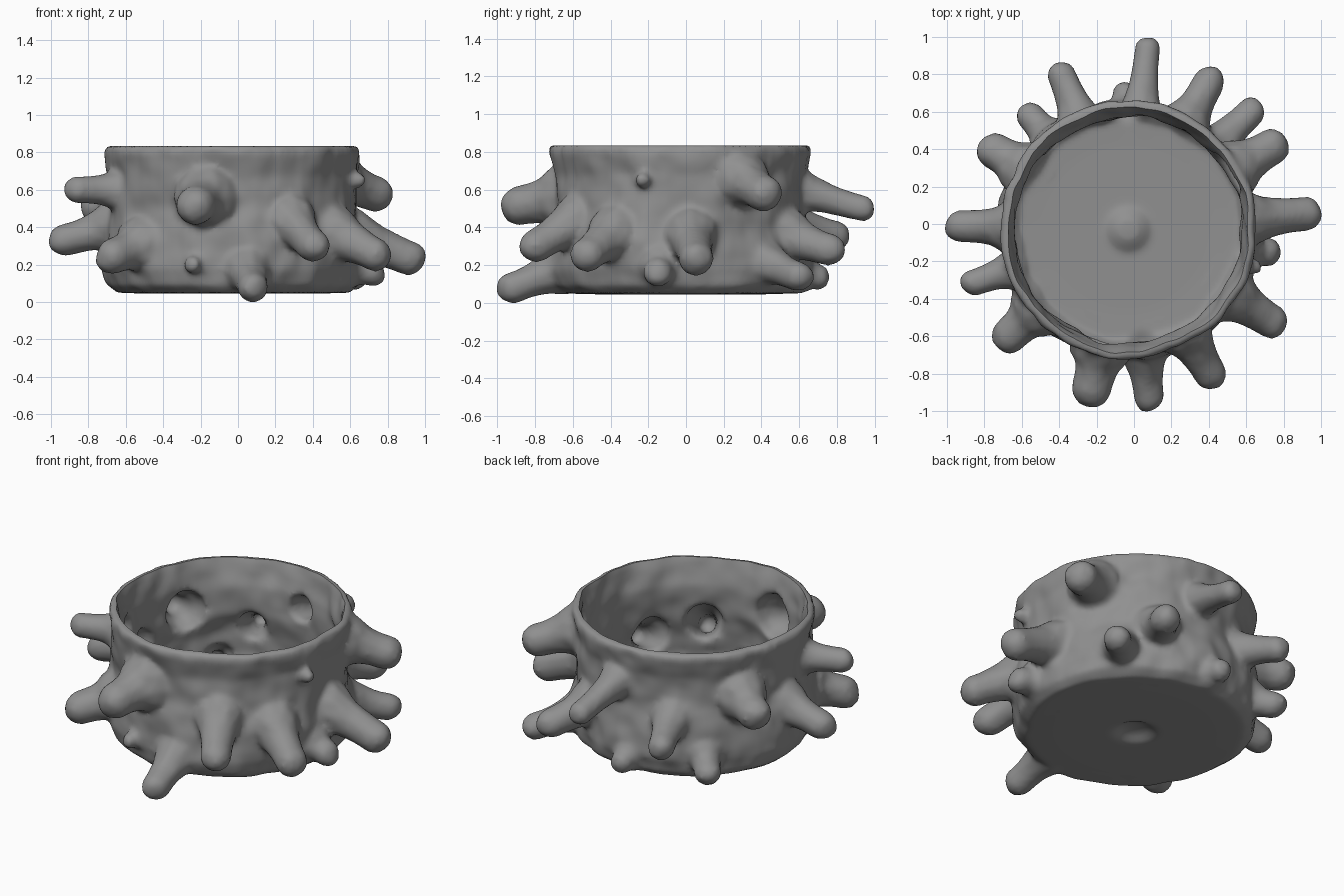
import bpy, bmesh, math
from mathutils import Vector, Matrix, noise

if "Cube" in bpy.data.objects:
    bpy.data.objects.remove(bpy.data.objects["Cube"])

CX, CY = -0.03, -0.03

# Spikes: tip x, tip y, tip z, base z, tip radius
SPIKES = [
    (0.08, 1.00, 0.48, 0.60, 0.072), (-0.42, 0.87, 0.34, 0.42, 0.08),
    (0.44, 0.83, 0.26, 0.36, 0.09), (0.68, 0.65, 0.12, 0.22, 0.082),
    (0.82, 0.46, 0.55, 0.66, 0.10), (-0.60, 0.63, 0.13, 0.21, 0.08),
    (-0.83, 0.44, 0.49, 0.54, 0.10), (1.00, 0.06, 0.20, 0.36, 0.095),
    (-1.01, -0.01, 0.31, 0.41, 0.09), (0.79, -0.16, 0.14, 0.20, 0.08),
    (-0.93, -0.34, 0.60, 0.60, 0.075), (0.81, -0.57, 0.22, 0.37, 0.095),
    (-0.74, -0.66, 0.22, 0.31, 0.10), (-0.25, -0.98, 0.50, 0.56, 0.11),
    (0.44, -0.86, 0.26, 0.44, 0.092), (0.09, -1.00, 0.05, 0.18, 0.085),
    (-0.05, 0.76, 0.12, 0.16, 0.07),
    (0.68, -0.24, 0.65, 0.65, 0.042), (-0.26, -0.77, 0.19, 0.22, 0.05),
]


def lathe(bm, profile, seg=64):
    """Closed revolved solid; first and last profile points lie on the axis."""
    rings = []
    for r, z in profile:
        if r == 0:
            rings.append([bm.verts.new((CX, CY, z))] * seg)
        else:
            rings.append([bm.verts.new((CX + r * math.cos(math.tau * i / seg),
                                        CY + r * math.sin(math.tau * i / seg), z))
                          for i in range(seg)])
    for a, b in zip(rings, rings[1:]):
        for i in range(seg):
            j = (i + 1) % seg
            loop = list(dict.fromkeys((a[i], a[j], b[j], b[i])))
            bm.faces.new(loop)


def add_spikes(bm, shrink, reach):
    """Chains of overlapping balls, flared where they leave the wall."""
    for x, y, z, bz, r in SPIKES:
        if r - shrink < 0.025:
            continue
        out = Vector((x - CX, y - CY, 0)).normalized()
        base = Vector((CX, CY, bz)) + out * 0.62
        tip = Vector((x, y, z))
        tip -= (tip - base).normalized() * r
        for k in range(13):
            t = k / 12 * reach
            rad = r * (1 + 0.65 * (1 - t) ** 2.5) - shrink
            bmesh.ops.create_icosphere(bm, subdivisions=2, radius=rad,
                                       matrix=Matrix.Translation(base.lerp(tip, t)))


def bake(ob):
    dg = bpy.context.evaluated_depsgraph_get()
    me = bpy.data.meshes.new_from_object(ob.evaluated_get(dg))
    ob.modifiers.clear()
    ob.data = me


def blob(name, profile, shrink, reach, smooth):
    bm = bmesh.new()
    lathe(bm, profile)
    bmesh.ops.recalc_face_normals(bm, faces=bm.faces)
    add_spikes(bm, shrink, reach)
    me = bpy.data.meshes.new(name)
    bm.to_mesh(me)
    bm.free()
    ob = bpy.data.objects.new(name, me)
    bpy.context.collection.objects.link(ob)
    m = ob.modifiers.new("fuse", 'REMESH')
    m.mode = 'VOXEL'
    m.voxel_size = 0.018
    m = ob.modifiers.new("soften", 'SMOOTH')
    m.factor = 0.5
    m.iterations = smooth
    bake(ob)
    # Uneven hand-formed surface, the same inside and out
    for v in ob.data.vertices:
        c = v.co
        d = Vector((c.x - CX, c.y - CY, 0))
        if d.length > 0.5:
            n = noise.noise(c * 4.0) * 0.022 + noise.noise(c * 9.0) * 0.012
            v.co = c + d.normalized() * n
    return ob


# Outer skin with a dimple under the base
pot = blob("spiked_pot",
           [(0, 0.09), (0.06, 0.085), (0.13, 0.045), (0.45, 0.045), (0.62, 0.05),
            (0.67, 0.09), (0.695, 0.18), (0.69, 0.32), (0.665, 0.50), (0.665, 0.68),
            (0.685, 0.77), (0.692, 0.805), (0.68, 0.835), (0, 0.835)], 0.0, 1.0, 5)

# Hollow with pits running into the spikes and a knob on the floor
hollow = blob("hollow_cutter",
              [(0, 0.15), (0.06, 0.145), (0.13, 0.10), (0.45, 0.10), (0.58, 0.105),
               (0.62, 0.15), (0.64, 0.25), (0.63, 0.36), (0.605, 0.50), (0.605, 0.68),
               (0.63, 0.77), (0.642, 0.81), (0.66, 0.85), (0.67, 1.0), (0, 1.0)],
              0.04, 0.78, 4)

cut = pot.modifiers.new("hollow", 'BOOLEAN')
cut.operation = 'DIFFERENCE'
cut.solver = 'EXACT'
cut.object = hollow
bake(pot)
bpy.data.objects.remove(hollow)

# Dark grey clay
clay = bpy.data.materials.new("dark_clay")
clay.diffuse_color = (0.28, 0.28, 0.28, 1)
clay.use_nodes = True
clay.node_tree.nodes["Principled BSDF"].inputs["Base Color"].default_value = clay.diffuse_color
pot.data.materials.clear()
pot.data.materials.append(clay)

bpy.ops.object.select_all(action='DESELECT')
bpy.context.view_layer.objects.active = pot
pot.select_set(True)
bpy.ops.object.shade_smooth_by_angle(angle=math.radians(60))
